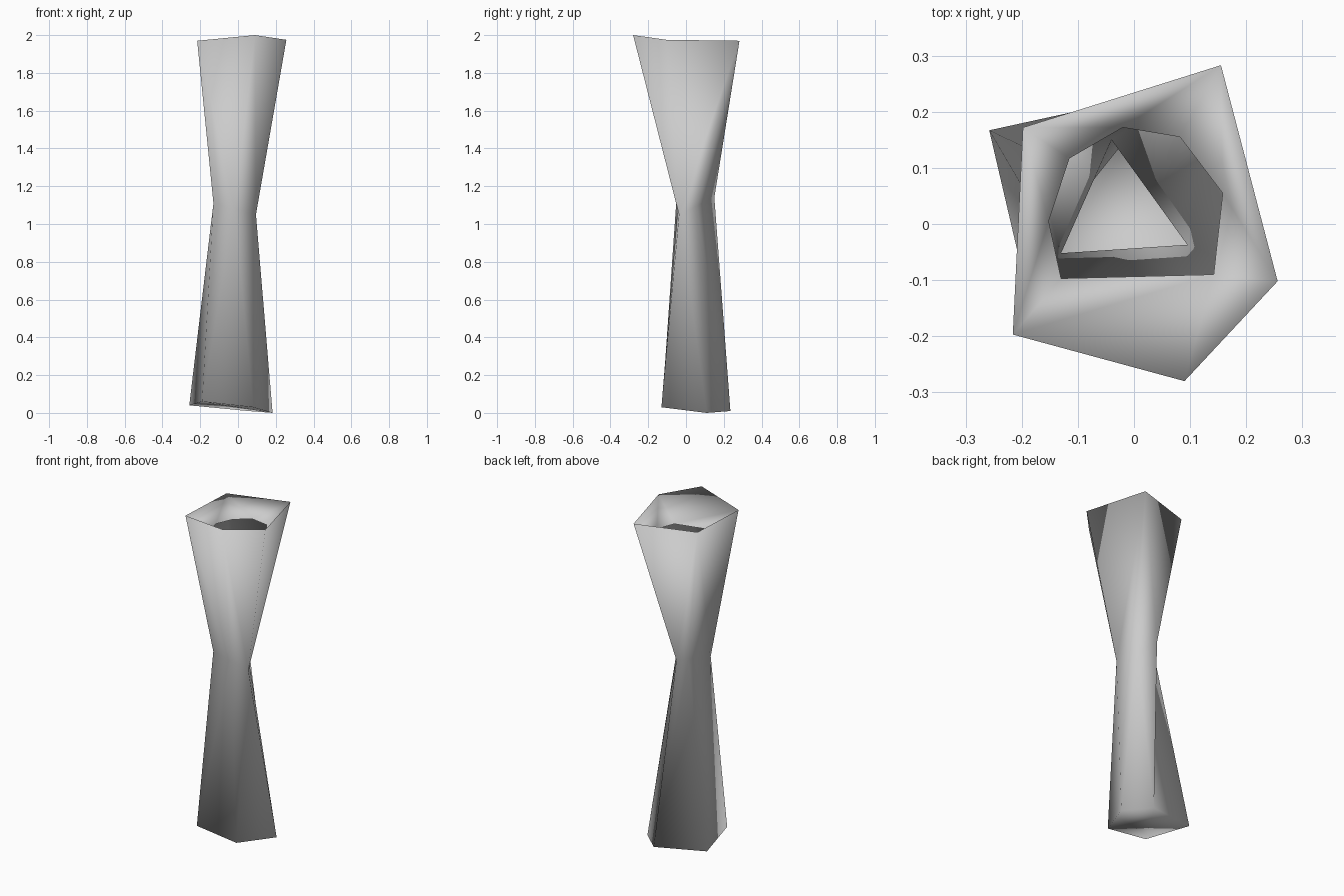
import bpy, bmesh
from mathutils import Vector

if "Cube" in bpy.data.objects:
    bpy.data.objects.remove(bpy.data.objects["Cube"])

# Cross-sections, counter-clockwise from the back right
rim = [(.155, .283, 1.97), (-.198, .172, 1.97), (-.216, -.197, 1.97),
       (.09, -.28, 2.0), (.256, -.102, 1.975)]
lip = [(.082, .155, 1.86), (-.02, .172, 1.86), (-.115, .117, 1.855), (-.152, .005, 1.86),
       (-.13, -.097, 1.86), (.142, -.09, 1.83), (.158, .055, 1.85)]
base = [(.183, .11, 0), (.053, .235, .01), (-.258, .167, .04),
        (-.19, -.125, .06), (.08, -.13, .03)]
w_back, w_left, w_right = map(Vector, [(-.04, .15, 1.14), (-.13, -.052, 1.11), (.095, -.037, 1.05)])
waist = [w_right.lerp(w_back, .5), w_back, w_back.lerp(w_left, .35),
         w_left, w_left.lerp(w_right, .5), w_right]

bm = bmesh.new()


def ring(points):
    return [bm.verts.new(p) for p in points]


def bridge(ring_a, ring_b, links):
    """Join two rings with triangles; links[i] is the ring_b index paired with ring_a[i]."""
    n, m = len(ring_a), len(ring_b)
    for i in range(n):
        a, b = ring_a[i], ring_a[(i + 1) % n]
        j, steps = links[i], (links[(i + 1) % n] - links[i]) % m
        half = (steps + 1) // 2
        for s in range(steps + 1):
            if s == half:                       # swing over to the next corner
                bm.faces.new([a, b, ring_b[j]])
                a = b
            if s < steps:
                k = (j + 1) % m
                bm.faces.new([a, ring_b[k], ring_b[j]])
                j = k


top, collar, mid, bottom = ring(rim), ring(lip), ring(waist), ring(base)
bridge(top, collar, [0, 2, 4, 5, 5])      # collar sloping in from the rim to the mouth
bridge(top, mid, [5, 2, 3, 4, 5])         # outer funnel down to the waist
bridge(bottom, mid, [5, 1, 2, 3, 5])      # foot flaring out below the waist
bm.faces.new(bottom[::-1])                # closed underside

# Consistent facing, with the underside pointing down
bmesh.ops.recalc_face_normals(bm, faces=bm.faces)
bm.faces.ensure_lookup_table()
if bm.faces[-1].normal.z > 0:
    bmesh.ops.reverse_faces(bm, faces=bm.faces)
for f in bm.faces:
    f.smooth = True

mesh = bpy.data.meshes.new("vase")
bm.to_mesh(mesh)
bm.free()
bpy.context.collection.objects.link(bpy.data.objects.new("vase", mesh))
